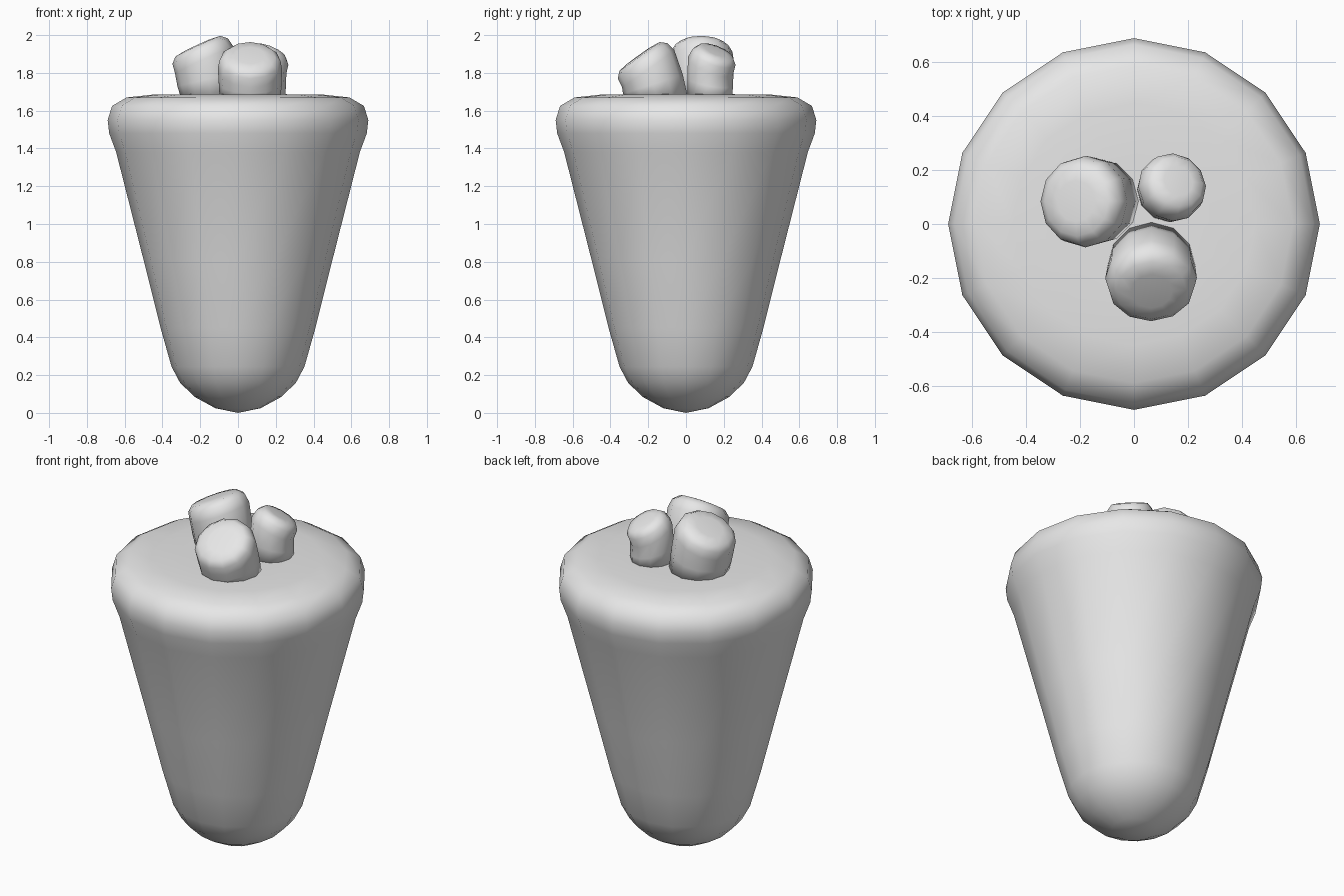
import bpy, bmesh, math
from mathutils import Vector

cube = bpy.data.objects.get("Cube")
if cube:
    bpy.data.objects.remove(cube, do_unlink=True)

# One plain grey for the whole model
grey = bpy.data.materials.new("plain_grey")
grey.use_nodes = True
grey.diffuse_color = (0.8, 0.8, 0.8, 1)
grey.node_tree.nodes["Principled BSDF"].inputs["Base Color"].default_value = (0.8, 0.8, 0.8, 1)


def loft(name, rings, sides):
    """Skin rings of (centre, normal, radius); a zero radius closes to a point."""
    bm = bmesh.new()
    loops = []
    for centre, normal, radius in rings:
        centre = Vector(centre)
        if radius == 0:
            loops.append([bm.verts.new(centre)] * sides)
            continue
        turn = Vector((0, 0, 1)).rotation_difference(Vector(normal))
        angles = [math.tau * i / sides for i in range(sides)]
        loops.append([bm.verts.new(centre + turn @ Vector(
            (radius * math.cos(a), radius * math.sin(a), 0))) for a in angles])
    for low, high in zip(loops, loops[1:]):
        for i in range(sides):
            j = (i + 1) % sides
            corners = dict.fromkeys((low[i], low[j], high[j], high[i]))
            bm.faces.new(list(corners))
    bmesh.ops.recalc_face_normals(bm, faces=bm.faces)
    for face in bm.faces:
        face.smooth = True
    mesh = bpy.data.meshes.new(name)
    bm.to_mesh(mesh)
    bm.free()
    mesh.materials.append(grey)
    obj = bpy.data.objects.new(name, mesh)
    bpy.context.collection.objects.link(obj)
    return obj


# Tapered root body: radius and height up the profile
profile = [(0, 0), (0.12, 0.025), (0.23, 0.085), (0.307, 0.16), (0.352, 0.245),
           (0.41, 0.45), (0.50, 0.81), (0.645, 1.38), (0.682, 1.48), (0.69, 1.55),
           (0.667, 1.625), (0.59, 1.67), (0.45, 1.685), (0.25, 1.687), (0, 1.687)]
loft("root_body", [((0, 0, z), (0, 0, 1), r) for r, z in profile], 16)


# Cut stalks: level at the base, leaning outward to a rounded tilted end
def stalk(name, base, top, normal, base_radius, radius):
    up = Vector((0, 0, 1))
    base, top = Vector(base), Vector(top)
    normal = Vector(normal).normalized()
    shoulder = top - normal * 0.085
    rings = [(base, up, 0), (base, up, base_radius),
             (base.lerp(shoulder, 0.5), up.lerp(normal, 0.5), (base_radius + radius) / 2),
             (shoulder, normal, radius),
             (top - normal * 0.035, normal, radius * 0.95),
             (top - normal * 0.006, normal, radius * 0.77),
             (top, normal, radius * 0.45),
             (top, normal, 0)]
    loft(name, rings, 12)


stalk("stalk_right", (-0.14, 0.085, 1.66), (-0.215, 0.085, 1.947), (-0.42, 0.02, 0.91), 0.16, 0.17)
stalk("stalk_front", (0.065, -0.15, 1.66), (0.065, -0.25, 1.892), (0.02, -0.58, 0.81), 0.162, 0.17)
stalk("stalk_left", (0.13, 0.125, 1.66), (0.165, 0.16, 1.915), (0.34, 0.34, 0.87), 0.118, 0.128)
